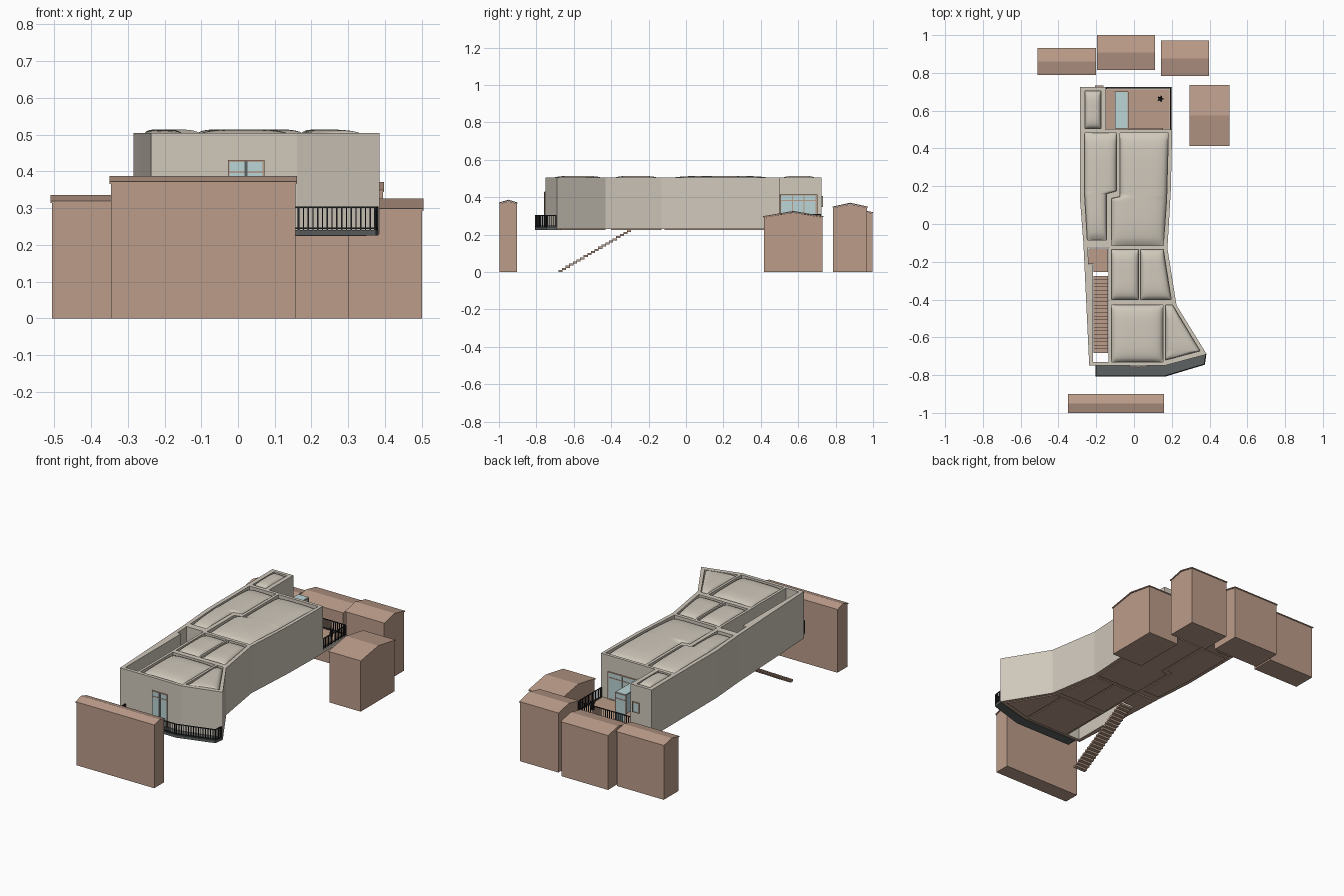
import bpy, bmesh, math
from mathutils import Vector, Matrix

if "Cube" in bpy.data.objects:
    bpy.data.objects.remove(bpy.data.objects["Cube"])


def material(name, r, g, b):
    m = bpy.data.materials.new(name)
    m.use_nodes = True
    m.diffuse_color = (r, g, b, 1)
    m.node_tree.nodes["Principled BSDF"].inputs["Base Color"].default_value = (r, g, b, 1)
    return m


BEIGE = material("beige_plaster", 0.63, 0.58, 0.50)
BROWN = material("clay_brown", 0.50, 0.335, 0.255)
GLASS = material("pale_glass", 0.50, 0.66, 0.67)
GREY = material("balcony_grey", 0.11, 0.12, 0.12)
BLACK = material("railing_black", 0.02, 0.02, 0.022)


def add_object(name, bm, *mats):
    bmesh.ops.recalc_face_normals(bm, faces=bm.faces)
    me = bpy.data.meshes.new(name)
    bm.to_mesh(me)
    bm.free()
    for m in mats:
        me.materials.append(m)
    ob = bpy.data.objects.new(name, me)
    bpy.context.collection.objects.link(ob)
    return ob


def sweep(bm, pts, vec):
    """Close a polygon and extrude it along a vector."""
    face = bm.faces.new([bm.verts.new(p) for p in pts])
    ext = bmesh.ops.extrude_face_region(bm, geom=[face], use_keep_orig=True)
    moved = [v for v in ext["geom"] if isinstance(v, bmesh.types.BMVert)]
    bmesh.ops.translate(bm, verts=moved, vec=vec)


def plan(bm, pts, z0, z1):
    sweep(bm, [(x, y, z0) for x, y in pts], (0, 0, z1 - z0))


def slab(name, pts, z0, z1, mat):
    bm = bmesh.new()
    plan(bm, pts, z0, z1)
    return add_object(name, bm, mat)


def box(bm, x0, x1, y0, y1, z0, z1):
    plan(bm, [(x0, y0), (x1, y0), (x1, y1), (x0, y1)], z0, z1)


def bar(bm, a, b, w, h):
    """Square bar between two points."""
    a, b = Vector(a), Vector(b)
    d = b - a
    mat = Matrix.Translation((a + b) / 2) @ d.to_track_quat('X', 'Z').to_matrix().to_4x4()
    bmesh.ops.create_cube(bm, size=1, matrix=mat @ Matrix.Diagonal((d.length, w, h, 1)))


# Key heights and house plan
BASE, TOP = 0.23, 0.505
outline = [(-0.285, 0.725), (-0.15, 0.725), (-0.15, 0.5), (0.2, 0.5), (0.2, 0.4),
           (0.195, 0.18), (0.177, -0.13), (0.225, -0.43), (0.385, -0.69),
           (0.16, -0.75), (-0.237, -0.75), (-0.268, -0.1), (-0.285, 0.12)]
stairwell = [(-0.245, -0.125), (-0.24, -0.215), (-0.217, -0.215), (-0.217, -0.73),
             (-0.135, -0.73), (-0.135, -0.125)]

# Roof cells as rows of (y, left x, right x)
cells = {
    "small_room": [(0.505, -0.26, -0.175), (0.705, -0.26, -0.175)],
    "west_hall": [(-0.085, -0.247, -0.145), (0.16, -0.262, -0.145), (0.175, -0.262, -0.092),
                  (0.482, -0.262, -0.092)],
    "east_hall": [(-0.115, -0.12, 0.155), (0.135, -0.12, 0.173), (0.145, -0.075, 0.173),
                  (0.482, -0.075, 0.182)],
    "middle_west": [(-0.4, -0.12, 0.025), (-0.135, -0.12, 0.025)],
    "middle_east": [(-0.4, 0.035, 0.197), (-0.135, 0.035, 0.155)],
    "front_west": [(-0.73, -0.12, 0.153), (-0.43, -0.12, 0.153)],
    "front_east": [(-0.72, 0.167, 0.168), (-0.672, 0.167, 0.35), (-0.43, 0.167, 0.205)],
}


def cell_outline(rows):
    return [(l, y) for y, l, r in rows] + [(r, y) for y, l, r in reversed(rows)]


# House shell: solid walls with recessed roof cells and an open stairwell
bm = bmesh.new()
plan(bm, outline, BASE, TOP)
for f in bm.faces:
    if f.calc_center_median().z < BASE + 0.001:
        f.material_index = 1
shell = add_object("house_walls", bm, BEIGE, BROWN)

bm = bmesh.new()
plan(bm, stairwell, 0.1, 0.7)
for rows in cells.values():
    plan(bm, cell_outline(rows), 0.482, 0.7)
cutter = add_object("wall_cutter", bm)
cutter.hide_render = True
mod = shell.modifiers.new("cells", 'BOOLEAN')
mod.object, mod.operation, mod.solver = cutter, 'DIFFERENCE', 'EXACT'
bpy.context.view_layer.objects.active = shell
bpy.ops.object.modifier_apply(modifier=mod.name)
bpy.data.objects.remove(cutter)


def pillow(name, rows, n=28):
    """Bulging roof panel filling one cell."""
    bm = bmesh.new()
    y0, y1 = rows[0][0], rows[-1][0]
    even = {round(y0 + (y1 - y0) * i / n, 5) for i in range(n + 1)}
    grid = []
    for y in sorted(even | {r[0] for r in rows}):
        # Row pair that brackets this y
        k = max(i for i in range(len(rows) - 1) if i == 0 or rows[i][0] <= y)
        (ya, la, ra), (yb, lb, rb) = rows[k], rows[k + 1]
        t = (y - ya) / (yb - ya)
        l, r = la + (lb - la) * t, ra + (rb - ra) * t
        v = 2 * (y - y0) / (y1 - y0) - 1
        line = []
        for i in range(n + 1):
            u = 2 * i / n - 1
            h = math.sqrt(max(0, (1 - u ** 4) * (1 - v ** 4)))
            line.append(bm.verts.new((l + (r - l) * i / n, y, 0.484 + 0.03 * h)))
        grid.append(line)
    for a, b in zip(grid, grid[1:]):
        for i in range(n):
            bm.faces.new((a[i], a[i + 1], b[i + 1], b[i]))
    ob = add_object(name, bm, BEIGE)
    ob.data.shade_smooth()


for name, rows in cells.items():
    pillow(name + "_roof", rows)
    slab(name + "_floor", cell_outline(rows), BASE - 0.005, BASE + 0.005, BROWN)

# Stairs and landing
bm = bmesh.new()
STEPS = 20
for i in range(STEPS):
    y, z = -0.295 - 0.0193 * i, 0.222 - 0.0113 * i
    box(bm, -0.215, -0.137, y - 0.0205, y + 0.002, z - 0.007, z + 0.004)
box(bm, -0.215, -0.137, -0.295, -0.275, 0.224, 0.235)
add_object("stairs", bm, BROWN)
slab("landing", [(-0.24, -0.13), (-0.24, -0.213), (-0.215, -0.213), (-0.215, -0.255),
                 (-0.137, -0.255), (-0.137, -0.13)], 0.226, 0.236, BROWN)

# Back terrace
bm = bmesh.new()
box(bm, -0.152, 0.2, 0.498, 0.725, BASE, 0.248)
add_object("terrace_slab", bm, BEIGE)
bm = bmesh.new()
box(bm, -0.148, 0.188, 0.502, 0.713, 0.248, 0.253)
box(bm, -0.148, 0.188, 0.502, 0.713, BASE - 0.004, BASE)
add_object("terrace_deck", bm, BROWN)

# Front balcony
slab("balcony_floor", [(-0.205, -0.748), (0.16, -0.748), (0.383, -0.69), (0.375, -0.745),
                       (0.165, -0.808), (-0.205, -0.808)], 0.226, 0.241, GREY)


def railing(name, path, z0, z1, gap=0.0135):
    bm = bmesh.new()
    for a, b in zip(path, path[1:]):
        a, b = Vector((*a, 0)), Vector((*b, 0))
        for z in (z0 + 0.008, z1):
            up = Vector((0, 0, z))
            bar(bm, a + up, b + up, 0.005, 0.004)
        n = max(1, round((b - a).length / gap))
        for i in range(n + 1):
            p = a.lerp(b, i / n)
            w = 0.006 if i in (0, n) else 0.0035
            box(bm, p.x - w / 2, p.x + w / 2, p.y - w / 2, p.y + w / 2, z0, z1)
    add_object(name, bm, BLACK)


railing("balcony_railing", [(-0.202, -0.752), (-0.202, -0.804), (0.165, -0.804),
                            (0.373, -0.742), (0.379, -0.695)], 0.238, 0.303)
railing("terrace_railing", [(-0.145, 0.719), (0.194, 0.719), (0.194, 0.504)], 0.248, 0.308)


def window(name, centre, width, z0, z1, turn=0, panes=2, transom=0.03):
    """Glazed panel with frame; faces -y before turning."""
    glass, frame = bmesh.new(), bmesh.new()
    h = width / 2
    box(glass, -h, h, -0.003, 0.002, z0, z1)
    t = 0.0025
    for i in range(panes + 1):
        x = -h + width * i / panes
        box(frame, x - t, x + t, -0.005, 0.001, z0, z1)
    for z in {z0, z1, z1 - transom}:
        box(frame, -h - t, h + t, -0.005, 0.001, z - t, z + t)
    place = Matrix.Translation((*centre, 0)) @ Matrix.Rotation(turn, 4, 'Z')
    for part, b, m in (("_glass", glass, GLASS), ("_frame", frame, BROWN)):
        b.transform(place)
        add_object(name + part, b, m)


window("balcony_door", (0.022, -0.752), 0.094, 0.243, 0.428)
slab("balcony_door_post", [(0.018, -0.759), (0.026, -0.759), (0.026, -0.752), (0.018, -0.752)],
     0.243, 0.428, GREY)
window("terrace_window", (0.06, 0.502), 0.18, 0.255, 0.41, math.pi)
window("small_room_window", (-0.185, 0.727), 0.04, 0.35, 0.405, math.pi, 1, 0.0)

# Glazed porch on the terrace
window("porch_side", (-0.035, 0.6), 0.19, 0.255, 0.412, math.pi / 2, 3)
window("porch_end", (-0.0675, 0.697), 0.065, 0.255, 0.412, math.pi, 1)
bm = bmesh.new()
box(bm, -0.1, -0.035, 0.505, 0.7, 0.412, 0.418)
add_object("porch_glass_roof", bm, GLASS)

# Potted plant
bm = bmesh.new()
bmesh.ops.create_cone(bm, cap_ends=True, segments=10, radius1=0.008, radius2=0.011, depth=0.02,
                      matrix=Matrix.Translation((0.14, 0.663, 0.263)))
for i in range(5):
    a = i * math.tau / 5
    tip = (0.14 + 0.015 * math.cos(a), 0.663 + 0.015 * math.sin(a), 0.302)
    bar(bm, (0.14, 0.663, 0.27), tip, 0.007, 0.003)
add_object("potted_plant", bm, BLACK)


# Neighbouring sheds with gabled roofs
def shed(name, x0, x1, y0, y1, eave, ridge):
    ym, o = (y0 + y1) / 2, 0.004
    bm = bmesh.new()
    profile = [(y0 + o, 0), (y1 - o, 0), (y1 - o, eave - 0.006), (ym, ridge - 0.008), (y0 + o, eave - 0.006)]
    sweep(bm, [(x0 + o, y, z) for y, z in profile], (x1 - x0 - 2 * o, 0, 0))
    add_object(name + "_walls", bm, BROWN)
    bm = bmesh.new()
    profile = [(y0, eave - 0.006), (ym, ridge - 0.006), (y1, eave - 0.006),
               (y1, eave), (ym, ridge), (y0, eave)]
    sweep(bm, [(x0, y, z) for y, z in profile], (x1 - x0, 0, 0))
    add_object(name + "_roof", bm, BROWN)


shed("front_shed", -0.35, 0.16, -1.0, -0.9, 0.372, 0.387)
shed("east_shed", 0.295, 0.505, 0.413, 0.735, 0.299, 0.327)
shed("back_east_shed", 0.143, 0.398, 0.783, 0.972, 0.35, 0.371)
shed("back_middle_shed", -0.197, 0.11, 0.815, 1.0, 0.32, 0.34)
shed("back_west_shed", -0.51, -0.2, 0.788, 0.932, 0.32, 0.336)
